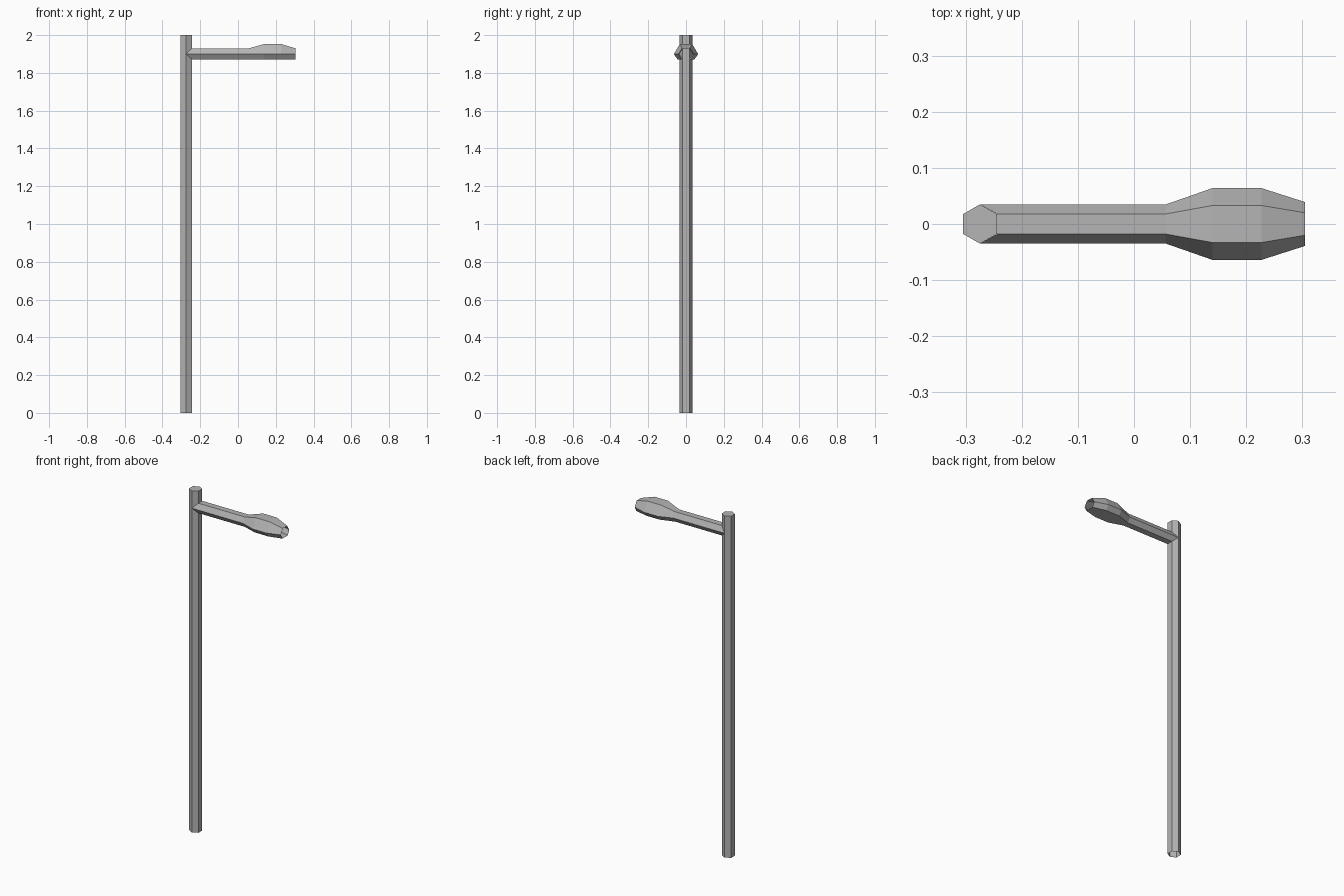
import bpy, bmesh, math

if "Cube" in bpy.data.objects:
    bpy.data.objects.remove(bpy.data.objects["Cube"])

# Dark grey paint
paint = bpy.data.materials.new("dark_grey")
paint.diffuse_color = (0.46, 0.46, 0.46, 1)
paint.use_nodes = True
paint.node_tree.nodes["Principled BSDF"].inputs["Base Color"].default_value = paint.diffuse_color


def loft(name, rings, cap_end=False):
    """Skin equal-sized closed rings into a tube, optionally capping its end."""
    bm = bmesh.new()
    loops = [[bm.verts.new(p) for p in ring] for ring in rings]
    n = len(loops[0])
    for a, b in zip(loops, loops[1:]):
        for i in range(n):
            j = (i + 1) % n
            bm.faces.new((a[j], a[i], b[i], b[j]))
    if cap_end:
        bm.faces.new(loops[-1])
    # Keep the normals pointing out of the open tubes
    bmesh.ops.recalc_face_normals(bm, faces=bm.faces)
    mesh = bpy.data.meshes.new(name)
    bm.to_mesh(mesh)
    bm.free()
    mesh.materials.append(paint)
    obj = bpy.data.objects.new(name, mesh)
    bpy.context.collection.objects.link(obj)
    return obj


POLE_X, R = -0.2745, 0.035
MID_Z, BOTTOM_Z = 1.899, 1.872


def section(x, mid, top, bottom, top_z, side_x=None):
    """Six-sided cross-section; side corners may sit at their own x."""
    sx = x if side_x is None else side_x
    return [(sx, mid, MID_Z), (x, top, top_z), (x, -top, top_z),
            (sx, -mid, MID_Z), (x, -bottom, BOTTOM_Z), (x, bottom, BOTTOM_Z)]


# Hexagonal upright pole, open at the foot
hexagon = [(POLE_X + R * math.sin(i * math.pi / 3), R * math.cos(i * math.pi / 3))
           for i in range(6)]
loft("pole", [[(x, y, z) for x, y in hexagon] for z in (0, 2)], cap_end=True)

# Open-ended arm swelling into the lamp head, with its root mitred onto the pole
loft("arm_and_lamp_head", [
    section(-0.244, 0.035, 0.018, 0.018, 1.930, side_x=POLE_X),
    section(0.057, 0.035, 0.018, 0.018, 1.930),
    section(0.140, 0.064, 0.033, 0.045, 1.953),
    section(0.227, 0.064, 0.033, 0.045, 1.953),
    section(0.305, 0.039, 0.020, 0.025, 1.930),
])
